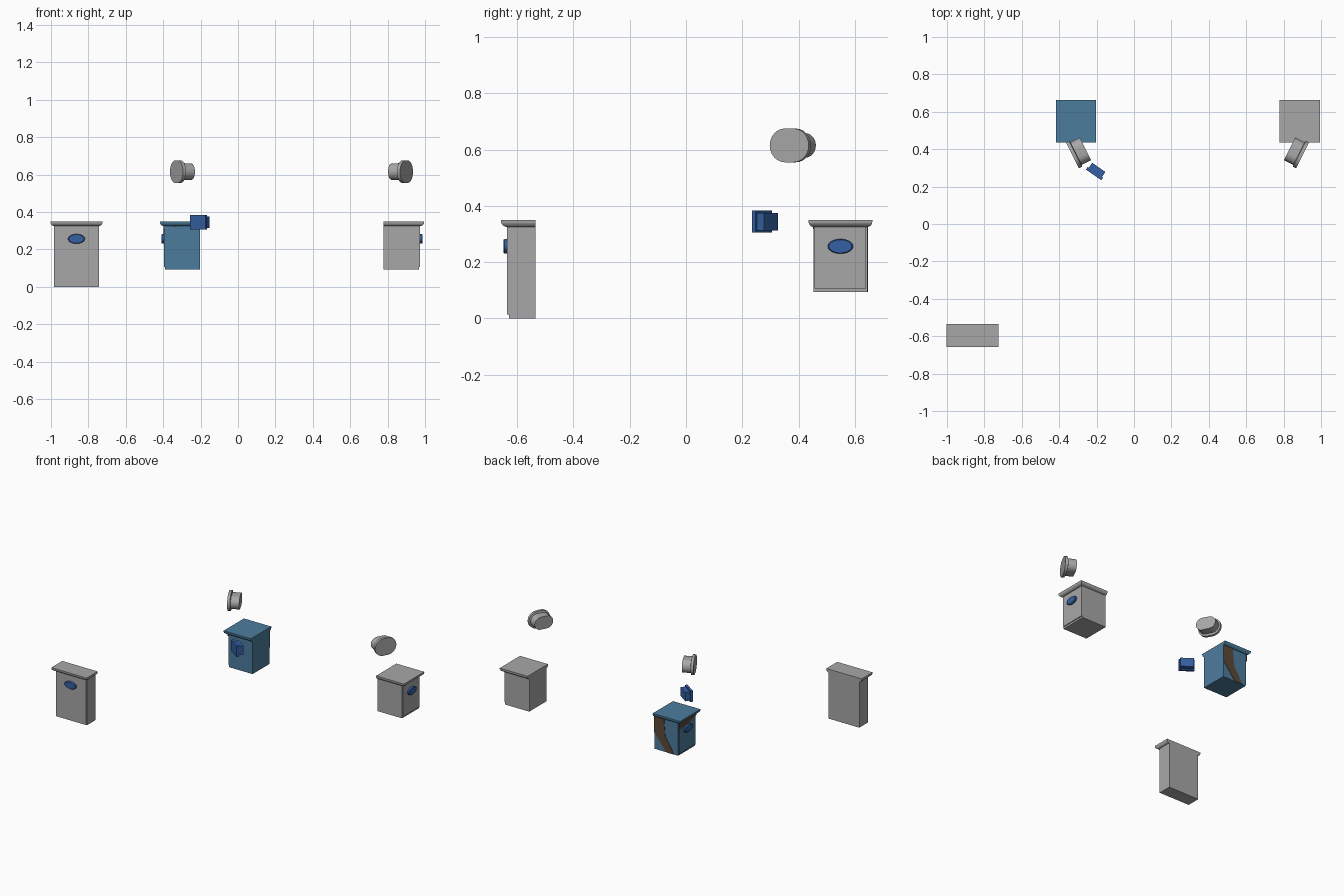
import bpy, bmesh, math
from mathutils import Matrix, Vector

if "Cube" in bpy.data.objects:
    bpy.data.objects.remove(bpy.data.objects["Cube"])


def material(name, rgb):
    m = bpy.data.materials.new(name)
    m.diffuse_color = (*rgb, 1)
    m.use_nodes = True
    m.node_tree.nodes["Principled BSDF"].inputs["Base Color"].default_value = m.diffuse_color
    return m


GREY = material("light_grey", (0.39, 0.39, 0.39))
STEEL = material("steel_blue", (0.073, 0.202, 0.337))
BLUE = material("deep_blue", (0.035, 0.115, 0.36))
BROWN = material("dark_brown", (0.11, 0.065, 0.038))


def loft(name, rings, mat, matrix=Matrix(), smooth=False):
    """Skin a stack of equal-length rings and cap both ends."""
    bm = bmesh.new()
    loops = [[bm.verts.new(p) for p in ring] for ring in rings]
    n = len(loops[0])
    for a, b in zip(loops, loops[1:]):
        for i in range(n):
            j = (i + 1) % n
            bm.faces.new((a[i], a[j], b[j], b[i]))
    bm.faces.new(loops[0])
    bm.faces.new(loops[-1])
    bm.transform(matrix)
    bmesh.ops.recalc_face_normals(bm, faces=bm.faces)
    mesh = bpy.data.meshes.new(name)
    bm.to_mesh(mesh)
    bm.free()
    mesh.materials.append(mat)
    ob = bpy.data.objects.new(name, mesh)
    bpy.context.collection.objects.link(ob)
    if smooth:
        bpy.ops.object.select_all(action='DESELECT')
        ob.select_set(True)
        bpy.context.view_layer.objects.active = ob
        bpy.ops.object.shade_smooth_by_angle(angle=math.radians(35))
    return ob


def rect(x0, x1, y0, y1, z):
    return [(x0, y0, z), (x1, y0, z), (x1, y1, z), (x0, y1, z)]


def box(name, x, y, z, mat, matrix=Matrix()):
    return loft(name, [rect(*x, *y, h) for h in z], mat, matrix)


def cabinet(name, loc, angle, width, depth, z0, mat):
    """Cabinet facing local -y with its back on local y = 0."""
    m = Matrix.Translation((*loc, 0)) @ Matrix.Rotation(math.radians(angle), 4, 'Z')
    w, door = width / 2, 0.006
    box(name + "_body", (-w, w), (-depth + door, 0), (z0, 0.328), mat, m)
    box(name + "_door", (-w + 0.004, w - 0.004), (-depth, -depth + door + 0.002),
        (z0 + 0.013, 0.326), mat, m)
    # quarter-round cornice, flush at the back
    rings = []
    for k in range(6):
        a = math.pi / 2 * k / 5
        o = 0.018 * math.sin(a)
        rings.append(rect(-w - o, w + o, -depth - 1.2 * o, 0, 0.345 - 0.02 * math.cos(a)))
    rings.append(rect(-w - 0.018, w + 0.018, -depth - 0.0216, 0, 0.35))
    loft(name + "_top", rings, mat, m)
    # oval knob
    rings = []
    for y, s in ((0.002, 1), (-0.009, 1), (-0.013, 0.9)):
        rings.append([(0.045 * s * math.cos(t), -depth + y, 0.256 + 0.026 * s * math.sin(t))
                      for t in (math.tau * i / 28 for i in range(28))])
    loft(name + "_knob", rings, BLUE, m, True)


cabinet("front_cabinet", (-0.8635, -0.535), 0, 0.241, 0.101, 0.0, GREY)
cabinet("blue_cabinet", (-0.203, 0.549), -90, 0.191, 0.193, 0.093, STEEL)
cabinet("right_cabinet", (0.777, 0.549), 90, 0.191, 0.197, 0.093, GREY)

# brown painted patches on the blue cabinet
side = [(-0.203, 0.326), (-0.203, 0.21), (-0.30, 0.093), (-0.36, 0.093),
        (-0.29, 0.205), (-0.28, 0.326)]
loft("side_brown_patch", [[(x, y, z) for x, z in side] for y in (0.643, 0.647)], BROWN)
band = [(0.644, 0.326), (0.644, 0.278), (0.55, 0.287), (0.455, 0.31), (0.455, 0.326)]
loft("door_brown_patch", [[(x, y, z) for y, z in band] for x in (-0.395, -0.399)], BROWN)
chip = [(-0.36, 0.33), (-0.335, 0.318), (-0.31, 0.33)]
loft("front_brown_chip", [[(x, y, z) for x, z in chip] for y in (0.455, 0.451)], BROWN)


def frame(origin, normal):
    """Local x along the width, y along the depth, z up."""
    n = Vector(normal).normalized()
    t = n.cross(Vector((0, 0, 1)))
    m = Matrix((t, n, (0, 0, 1))).transposed().to_4x4()
    return Matrix.Translation(origin) @ m


def stadium(half, r, y):
    pts = []
    for sx, start in ((1, -90), (-1, 90)):
        for i in range(13):
            a = math.radians(start + 15 * i)
            pts.append((sx * (half - r) + r * math.cos(a), y, r * math.sin(a)))
    return pts


# rounded fixtures: wide flange with a narrower neck behind
for name, x, s in (("left_fixture", -0.329, 1), ("right_fixture", 0.901, -1)):
    m = frame((x, 0.367, 0.615), (0.894 * s, 0.447, 0))
    loft(name, [stadium(0.0775, 0.06, 0), stadium(0.0775, 0.06, 0.018),
                stadium(0.0675, 0.046, 0.021), stadium(0.0675, 0.044, 0.077)], GREY, m, True)

# small floating blue block: plate with a smaller block behind
m = frame((-0.216, 0.2625, 0.344), (0.57, 0.82, 0))
box("block_plate", (-0.05, 0.05), (0, 0.017), (-0.039, 0.039), BLUE, m)
box("block_back", (-0.043, 0.043), (0.015, 0.049), (-0.031, 0.031), BLUE, m)
